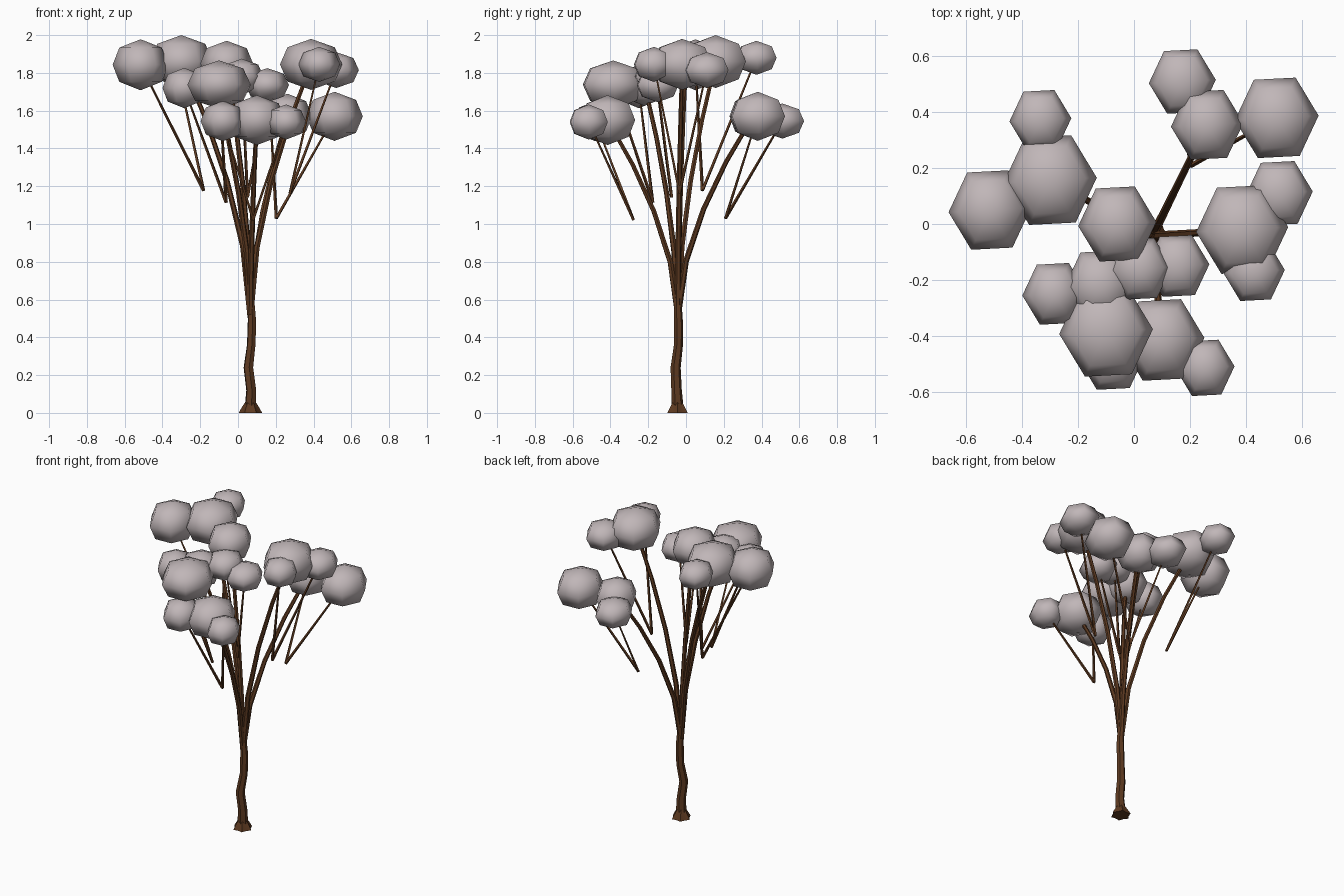
import bpy, bmesh, math
from mathutils import Vector

cube = bpy.data.objects.get("Cube")
if cube:
    bpy.data.objects.remove(cube, do_unlink=True)


def material(name, rgb):
    mat = bpy.data.materials.new(name)
    mat.use_nodes = True
    mat.diffuse_color = (*rgb, 1)
    bsdf = mat.node_tree.nodes["Principled BSDF"]
    bsdf.inputs["Base Color"].default_value = (*rgb, 1)
    bsdf.inputs["Roughness"].default_value = 0.9
    return mat


BARK = material("brown bark", (0.11, 0.042, 0.015))
LEAF = material("pale grey foliage", (0.53, 0.47, 0.48))


def loft(name, rings, sides, mat, angle, wave=0.0, spin=0.0):
    """Closed stack of (radius, height) rings; wave alternates the radius."""
    bm = bmesh.new()
    stack = []
    for radius, z in rings:
        ring = []
        for i in range(sides):
            a = math.tau * i / sides + spin
            r = radius * (1 - wave * (i % 2))
            ring.append(bm.verts.new((r * math.cos(a), r * math.sin(a), z)))
        stack.append(ring)
    for low, high in zip(stack, stack[1:]):
        for i in range(sides):
            j = (i + 1) % sides
            bm.faces.new((low[i], low[j], high[j], high[i]))
    bm.faces.new(stack[0][::-1])
    bm.faces.new(stack[-1])
    bmesh.ops.remove_doubles(bm, verts=bm.verts, dist=0.0005)
    mesh = bpy.data.meshes.new(name)
    bm.to_mesh(mesh)
    bm.free()
    obj = bpy.data.objects.new(name, mesh)
    bpy.context.collection.objects.link(obj)
    mesh.materials.append(mat)
    smooth(obj, angle)
    return obj


def smooth(obj, angle):
    bpy.ops.object.select_all(action="DESELECT")
    obj.select_set(True)
    bpy.context.view_layer.objects.active = obj
    bpy.ops.object.shade_smooth_by_angle(angle=math.radians(angle))


def limb(name, points, radii, resolution=1):
    """Tapered round stick along a path."""
    curve = bpy.data.curves.new(name, "CURVE")
    curve.dimensions = "3D"
    curve.bevel_depth = 1.0
    curve.bevel_resolution = resolution
    curve.use_fill_caps = True
    spline = curve.splines.new("POLY")
    spline.points.add(len(points) - 1)
    for p, co, r in zip(spline.points, points, radii):
        p.co = (*co, 1)
        p.radius = r
    curve.materials.append(BARK)
    obj = bpy.data.objects.new(name, curve)
    bpy.context.collection.objects.link(obj)
    bpy.ops.object.select_all(action="DESELECT")
    obj.select_set(True)
    bpy.context.view_layer.objects.active = obj
    bpy.ops.object.convert(target="MESH")
    smooth(bpy.context.object, 40)


PUFF_RINGS = [(0.0001, -1), (0.76, -0.67), (1, 0), (0.76, 0.67), (0.0001, 1)]


def puff(name, x, y, z, r, h):
    obj = loft(name, PUFF_RINGS, 6, LEAF, 180)
    obj.location = (x, y, z)
    obj.scale = (r, r * 1.08, h)
    obj.rotation_euler.z = math.radians(3)


# Trunk with a flared, ridged foot
roots = loft("root_flare", [(0.062, 0), (0.05, 0.022), (0.036, 0.045), (0.026, 0.06)],
             12, BARK, 25, wave=0.22)
roots.location = (0.066, -0.045, 0)
limb("trunk",
     [(0.066, -0.045, 0.02), (0.07, -0.05, 0.12), (0.055, -0.055, 0.24),
      (0.07, -0.04, 0.36), (0.074, -0.04, 0.48), (0.07, -0.042, 0.57)],
     [0.033, 0.028, 0.027, 0.024, 0.024, 0.02])

# Foliage clusters: the main puff first, then its two side puffs (x, y, z, radius, half height)
CLUSTERS = {
    "left_rear": [(0.262, 0.355, 1.57, 0.13, 0.12), (0.511, 0.38, 1.57, 0.15, 0.13),
                  (0.173, 0.51, 1.545, 0.12, 0.093)],
    "left": [(0.387, -0.02, 1.845, 0.165, 0.135), (0.52, 0.11, 1.815, 0.12, 0.095),
             (0.43, -0.17, 1.845, 0.11, 0.093)],
    "right_rear": [(-0.3, 0.157, 1.86, 0.167, 0.14), (-0.516, 0.05, 1.843, 0.148, 0.135),
                   (-0.335, 0.373, 1.88, 0.111, 0.09)],
    "middle": [(-0.06, 0.0, 1.85, 0.14, 0.12), (0.02, -0.16, 1.78, 0.115, 0.095),
               (0.155, -0.15, 1.735, 0.115, 0.09)],
    "right_front": [(-0.12, -0.22, 1.74, 0.13, 0.115), (-0.1, -0.385, 1.738, 0.168, 0.128),
                    (-0.285, -0.25, 1.72, 0.115, 0.107)],
    "front": [(0.1, -0.415, 1.55, 0.152, 0.132), (-0.08, -0.48, 1.545, 0.118, 0.107),
              (0.255, -0.515, 1.54, 0.105, 0.093)],
}
FORK = Vector((0.066, -0.043, 0.52))

for name, puffs in CLUSTERS.items():
    centres = [Vector(p[:3]) for p in puffs]
    # Main branch bows outward as it climbs
    reach = centres[0] - FORK
    path, radii = [], []
    for t in (0, 0.27, 0.53, 0.77, 1):
        out = t ** 1.7
        path.append(FORK + Vector((reach.x * out, reach.y * out, reach.z * t)))
        radii.append(0.017 - 0.006 * t)
    limb(name + "_branch", path, radii)
    # Two thin twigs fan up from one point
    mean = sum(centres, Vector()) / 3 - FORK
    joint = FORK + Vector((mean.x * 0.55, mean.y * 0.55, mean.z * 0.49))
    for i, centre in enumerate(centres[1:], 1):
        limb(f"{name}_twig_{i}", [joint, joint.lerp(centre, 0.5), centre],
             [0.009, 0.0075, 0.005], 0)
    for i, p in enumerate(puffs, 1):
        puff(f"{name}_foliage_{i}", *p)
